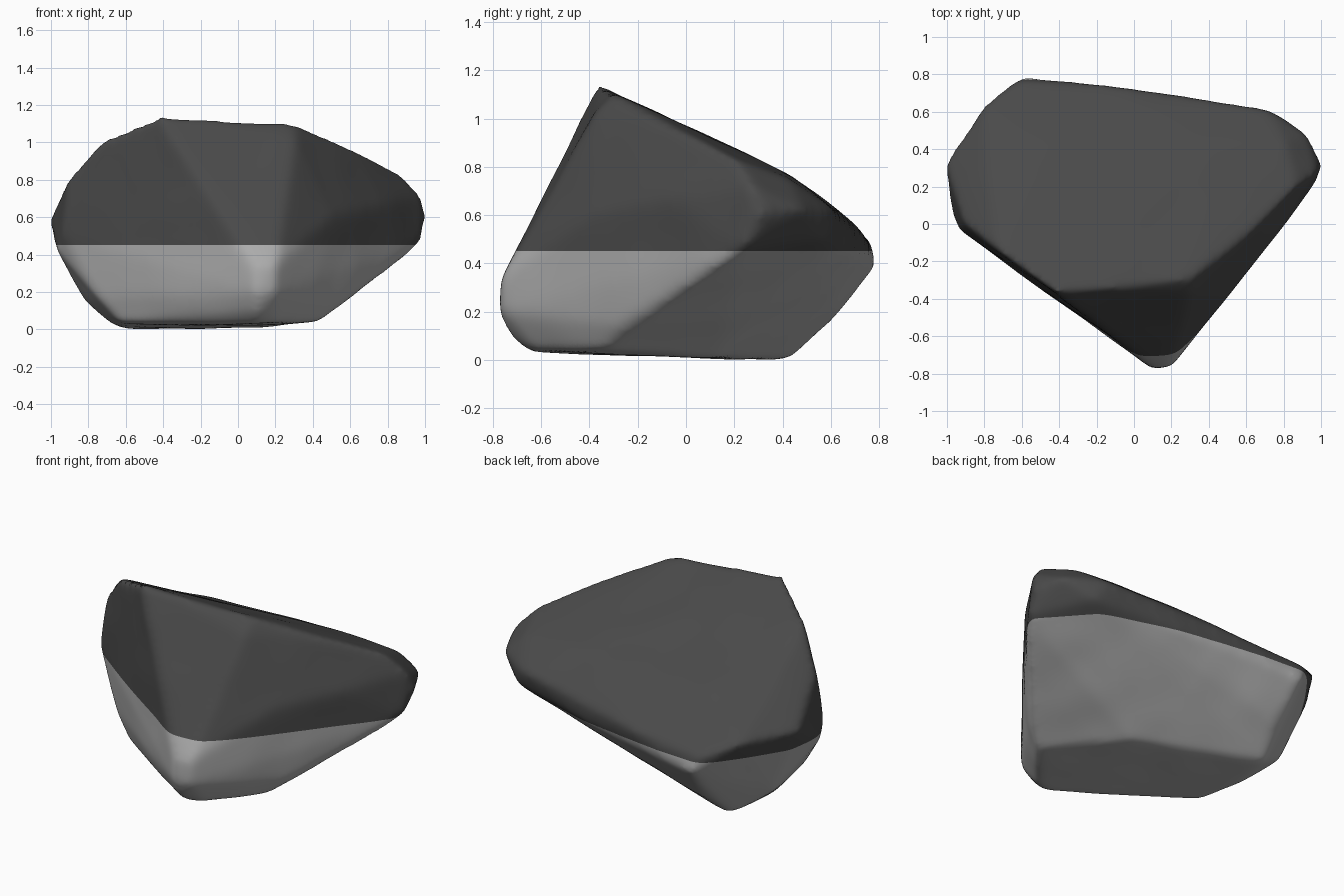
import bpy
import bmesh
from mathutils import Vector, noise

PAINT_LINE = 0.452
WEAR_ALLOWANCE = 1.011

# Remove the default object only
default_cube = bpy.data.objects.get("Cube")
if default_cube:
    bpy.data.objects.remove(default_cube, do_unlink=True)


def make_material(name, grey):
    material = bpy.data.materials.new(name)
    material.use_nodes = True
    colour = (grey, grey, grey, 1)
    material.diffuse_color = colour
    shader = material.node_tree.nodes["Principled BSDF"]
    shader.inputs["Base Color"].default_value = colour
    return material


# Corner points of the boulder, grouped by height
underside = [(.1, -.64, .03), (.2, -.62, .04), (.44, -.33, .04), (.13, .13, .01),
             (-.25, .28, 0), (-.6, .43, 0), (-.67, .1, .03), (-.62, -.18, .03)]
lower_belly = [(.1, -.72, .1), (.1, -.77, .2), (.2, -.75, .2), (.54, -.28, .14),
               (-.82, .3, .16), (-.74, -.14, .16), (-.52, .6, .16)]
waist = [(.1, -.76, .32), (.2, -.75, .34), (.32, -.6, .45), (.97, .23, .45),
         (.76, .57, .5), (.2, .68, .45), (-.58, .78, .38), (-.96, .05, .42),
         (-.93, -.03, .5)]
shoulder = [(.5, -.38, .6), (.76, -.05, .66), (1, .32, .6), (.97, .27, .71),
            (.92, .48, .62), (.7, .61, .61), (.05, .63, .61), (-.1, .73, .52),
            (-.62, .76, .48), (-.8, .63, .56), (-1, .32, .58), (-.9, 0, .8)]
crown = [(-.72, -.14, 1), (-.42, -.36, 1.13), (-.18, -.35, 1.11), (.3, -.29, 1.09),
         (.3, -.37, 1.01), (.62, -.05, .95), (.86, .2, .83),
         (.8, .43, .74), (.4, .43, .76), (-.45, .43, .73)]

# Wrap the corners, a little oversize for wear, into one closed block
bm = bmesh.new()
for layer in (underside, lower_belly, waist, shoulder, crown):
    for corner in layer:
        bm.verts.new(Vector(corner) * WEAR_ALLOWANCE)
hull = bmesh.ops.convex_hull(bm, input=bm.verts[:])
unused = [v for v in hull["geom_interior"] if isinstance(v, bmesh.types.BMVert)]
bmesh.ops.delete(bm, geom=unused, context="VERTS")
bmesh.ops.recalc_face_normals(bm, faces=bm.faces[:])

mesh = bpy.data.meshes.new("boulder")
boulder = bpy.data.objects.new("boulder", mesh)
bpy.context.collection.objects.link(boulder)
bm.to_mesh(mesh)
bm.free()

# Wear the edges round
remesh = boulder.modifiers.new("even_grid", "REMESH")
remesh.mode = "VOXEL"
remesh.voxel_size = 0.02
wear = boulder.modifiers.new("worn_edges", "SMOOTH")
wear.factor = 0.5
wear.iterations = 20
bpy.context.view_layer.update()
worn = boulder.evaluated_get(bpy.context.evaluated_depsgraph_get())
bm = bmesh.new()
bm.from_mesh(worn.to_mesh())
worn.to_mesh_clear()
boulder.modifiers.clear()

# Gentle chiselled unevenness
bm.normal_update()
shifts = [(v, v.normal * noise.noise(v.co * 4) * 0.005) for v in bm.verts]
for vert, shift in shifts:
    vert.co += shift

# Cut a clean level line between the two colours
bmesh.ops.bisect_plane(bm, geom=bm.verts[:] + bm.edges[:] + bm.faces[:],
                       plane_co=(0, 0, PAINT_LINE), plane_no=(0, 0, 1))
for face in bm.faces:
    face.material_index = int(face.calc_center_median().z > PAINT_LINE)
    face.smooth = True
bm.to_mesh(mesh)
bm.free()

mesh.materials.append(make_material("pale_stone", 0.41))
mesh.materials.append(make_material("dark_stone", 0.068))
